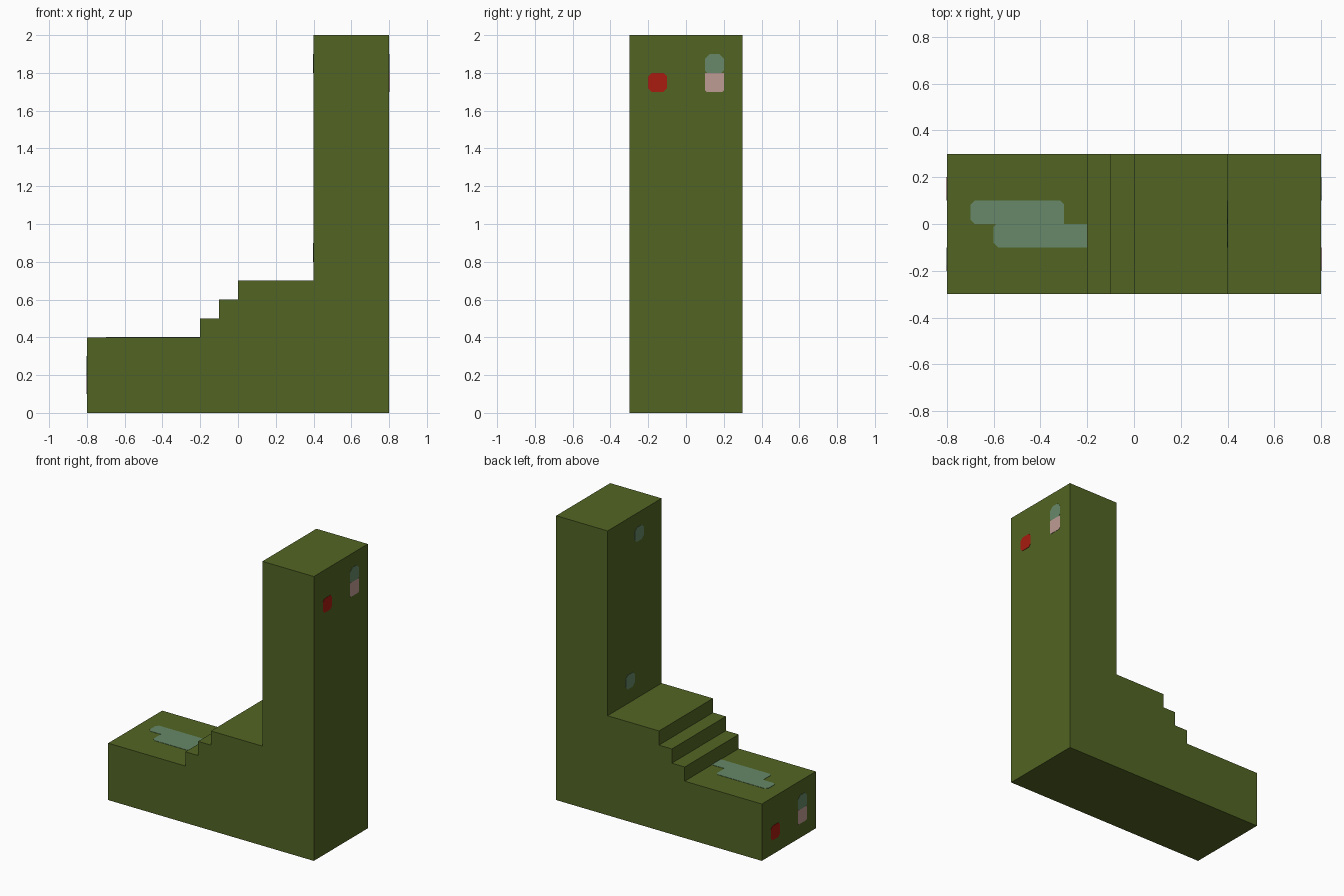
import bpy
import bmesh
from mathutils import Vector

cube = bpy.data.objects.get("Cube")
if cube:
    bpy.data.objects.remove(cube, do_unlink=True)


def material(name, rgb):
    mat = bpy.data.materials.new(name)
    mat.use_nodes = True
    colour = (*rgb, 1)
    mat.diffuse_color = colour
    mat.node_tree.nodes["Principled BSDF"].inputs["Base Color"].default_value = colour
    return mat


olive = material("olive green", (0.084, 0.130, 0.017))
sage = material("sage green", (0.136, 0.250, 0.138))
red = material("red", (0.392, 0.012, 0.005))
pink = material("pale pink", (0.515, 0.328, 0.292))


def extrude_outline(name, points, offset, mat):
    """Flat outline pushed along an offset into a closed solid."""
    bm = bmesh.new()
    face = bm.faces.new([bm.verts.new(p) for p in points])
    result = bmesh.ops.extrude_face_region(bm, geom=[face], use_keep_orig=True)
    moved = [g for g in result["geom"] if isinstance(g, bmesh.types.BMVert)]
    bmesh.ops.translate(bm, verts=moved, vec=offset)
    bmesh.ops.recalc_face_normals(bm, faces=bm.faces)
    mesh = bpy.data.meshes.new(name)
    bm.to_mesh(mesh)
    bm.free()
    mesh.materials.append(mat)
    obj = bpy.data.objects.new(name, mesh)
    bpy.context.collection.objects.link(obj)
    return obj


X, Y, Z = Vector((1, 0, 0)), Vector((0, 1, 0)), Vector((0, 0, 1))
THICK = 0.002


def patch(name, mat, origin, u, v, centre, size, cuts):
    """Thin plate with clipped corners; cuts start bottom left, anticlockwise."""
    (cx, cy), (w, h) = centre, (size[0] / 2, size[1] / 2)
    outline = []
    for i, (sx, sy) in enumerate([(-1, -1), (1, -1), (1, 1), (-1, 1)]):
        c = cuts[i]
        if c == 0:
            pair = [(sx * w, sy * h)]
        else:
            pair = [(sx * w, sy * (h - c)), (sx * (w - c), sy * h)]
            if sx * sy > 0 :
                pass
            else:
                pair.reverse()
        outline += [origin + u * (cx + a) + v * (cy + b) for a, b in pair]
    return extrude_outline(name, outline, u.cross(v) * THICK, mat)


# Stepped body: low block, stairs, landing and tall tower
profile = [(-0.8, 0), (0.8, 0), (0.8, 2), (0.4, 2), (0.4, 0.7), (0, 0.7),
           (0, 0.6), (-0.1, 0.6), (-0.1, 0.5), (-0.2, 0.5), (-0.2, 0.4), (-0.8, 0.4)]
extrude_outline("stepped_body", [(x, -0.3, z) for x, z in profile], Y * 0.6, olive)

# Matching marks on both end faces
SQUARE = (0.1, 0.1)
for end, origin, u, base in (("tower", X * 0.8, Y, 1.75), ("low_end", X * -0.8, -Y, 0.15)):
    patch(end + "_red_mark", red, origin, u, Z, (-0.15, base), SQUARE, [0.018] * 4)
    patch(end + "_pink_mark", pink, origin, u, Z, (0.15, base), SQUARE, [0.008, 0.008, 0, 0])
    patch(end + "_sage_mark", sage, origin, u, Z, (0.15, base + 0.1), SQUARE,
          [0.012, 0.012, 0.025, 0.025])

# Marks on the tower wall above the landing
for name, centre in (("upper", (0.05, 1.85)), ("lower", (-0.05, 0.85))):
    patch(name + "_wall_mark", sage, X * 0.4, -Y, Z, centre, SQUARE, [0.022] * 4)

# Two offset strips on the low block
patch("back_floor_strip", sage, Z * 0.4, X, Y, (-0.5, 0.05), (0.4, 0.1),
      [0.018, 0, 0.015, 0.018])
patch("front_floor_strip", sage, Z * 0.4, X, Y, (-0.4, -0.05), (0.4, 0.1),
      [0.018, 0, 0, 0.01])
